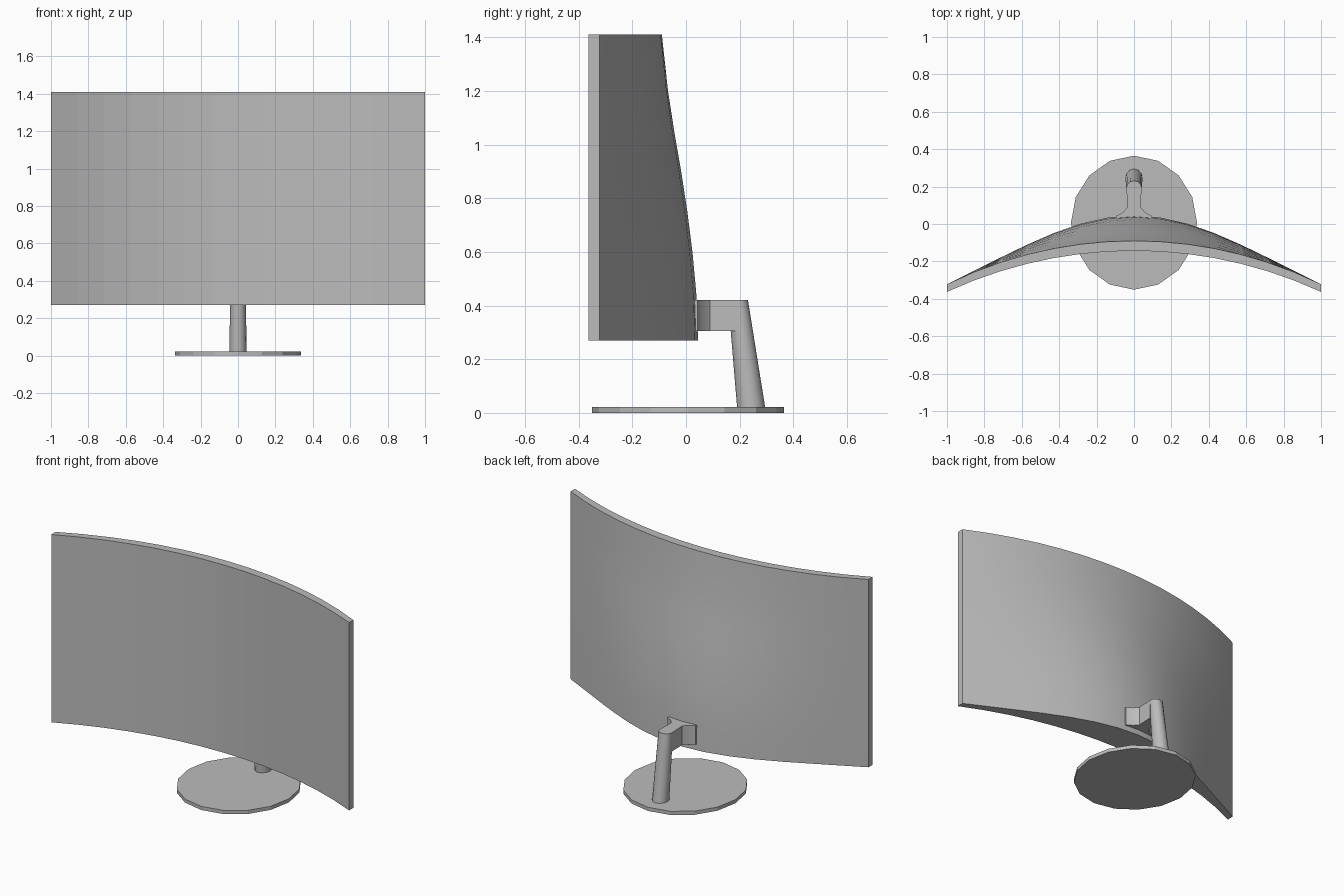
import bpy
import bmesh
import math

cube = bpy.data.objects.get("Cube")
if cube:
    bpy.data.objects.remove(cube, do_unlink=True)

grey = bpy.data.materials.new("plain grey")
grey.use_nodes = True
tone = (0.5, 0.5, 0.5, 1)
grey.diffuse_color = tone
grey.node_tree.nodes["Principled BSDF"].inputs["Base Color"].default_value = tone


def finish(name, bm):
    bmesh.ops.recalc_face_normals(bm, faces=bm.faces)
    mesh = bpy.data.meshes.new(name)
    bm.to_mesh(mesh)
    bm.free()
    mesh.materials.append(grey)
    obj = bpy.data.objects.new(name, mesh)
    bpy.context.collection.objects.link(obj)
    return obj


def smooth(obj, degrees=35):
    bpy.ops.object.select_all(action='DESELECT')
    obj.select_set(True)
    bpy.context.view_layer.objects.active = obj
    bpy.ops.object.shade_smooth_by_angle(angle=math.radians(degrees))


def loft(name, sections):
    """Closed solid through rings of equal length."""
    bm = bmesh.new()
    rings = [[bm.verts.new(p) for p in ring] for ring in sections]
    n = len(rings[0])
    for a, b in zip(rings, rings[1:]):
        for i in range(n):
            j = (i + 1) % n
            bm.faces.new((a[i], a[j], b[j], b[i]))
    bm.faces.new(rings[0])
    bm.faces.new(rings[-1])
    return finish(name, bm)


def ellipse(cy, z, rx, ry, sides):
    turns = [2 * math.pi * i / sides for i in range(sides)]
    return [(rx * math.sin(t), cy + ry * math.cos(t), z) for t in turns]


def sag(x, depth):
    """Drop of a circular arc that falls by depth at x = 1."""
    radius = (1 + depth * depth) / (2 * depth)
    return radius - math.sqrt(radius * radius - x * x)


# Curved screen panel: plain arc in front, back bulging towards the bottom
COLS = 14
back_profile = [(0.27, 0.045), (0.45, 0.038), (0.6, 0.024), (0.75, 0.005),
                (0.9, -0.018), (1.05, -0.044), (1.2, -0.067), (1.41, -0.09)]


def back_y(x, y):
    bulge = (y + 0.09) * (1 + math.cos(math.pi * x)) / 2
    return -0.09 - sag(x, 0.232) + bulge


sections = []
for c in range(COLS + 1):
    x = -1 + 2 * c / COLS
    front = -0.143 - sag(x, 0.22)
    ring = [(x, back_y(x, y), z) for z, y in back_profile]
    ring += [(x, front, back_profile[-1][0]), (x, front, back_profile[0][0])]
    sections.append(ring)
panel = loft("screen_panel", sections)
smooth(panel)
for face in panel.data.polygons:
    if face.normal.y < -0.5:
        face.use_smooth = False

# Round base plate
loft("base_plate", [ellipse(0.007, z, 0.337, 0.358, 16) for z in (0, 0.022)])

# Leaning post
smooth(loft("stand_post", [ellipse(0.245, 0.002, 0.046, 0.053, 12),
                           ellipse(0.194, 0.42, 0.041, 0.037, 12)]))

# Neck bracket flaring where it meets the panel
half = [(0.095, 0.01), (0.095, 0.043), (0.06, 0.062), (0.036, 0.09), (0.04, 0.19)]
outline = half + [(-x, y) for x, y in reversed(half)]
smooth(loft("neck_bracket", [[(x, y, z) for x, y in outline] for z in (0.305, 0.42)]))
